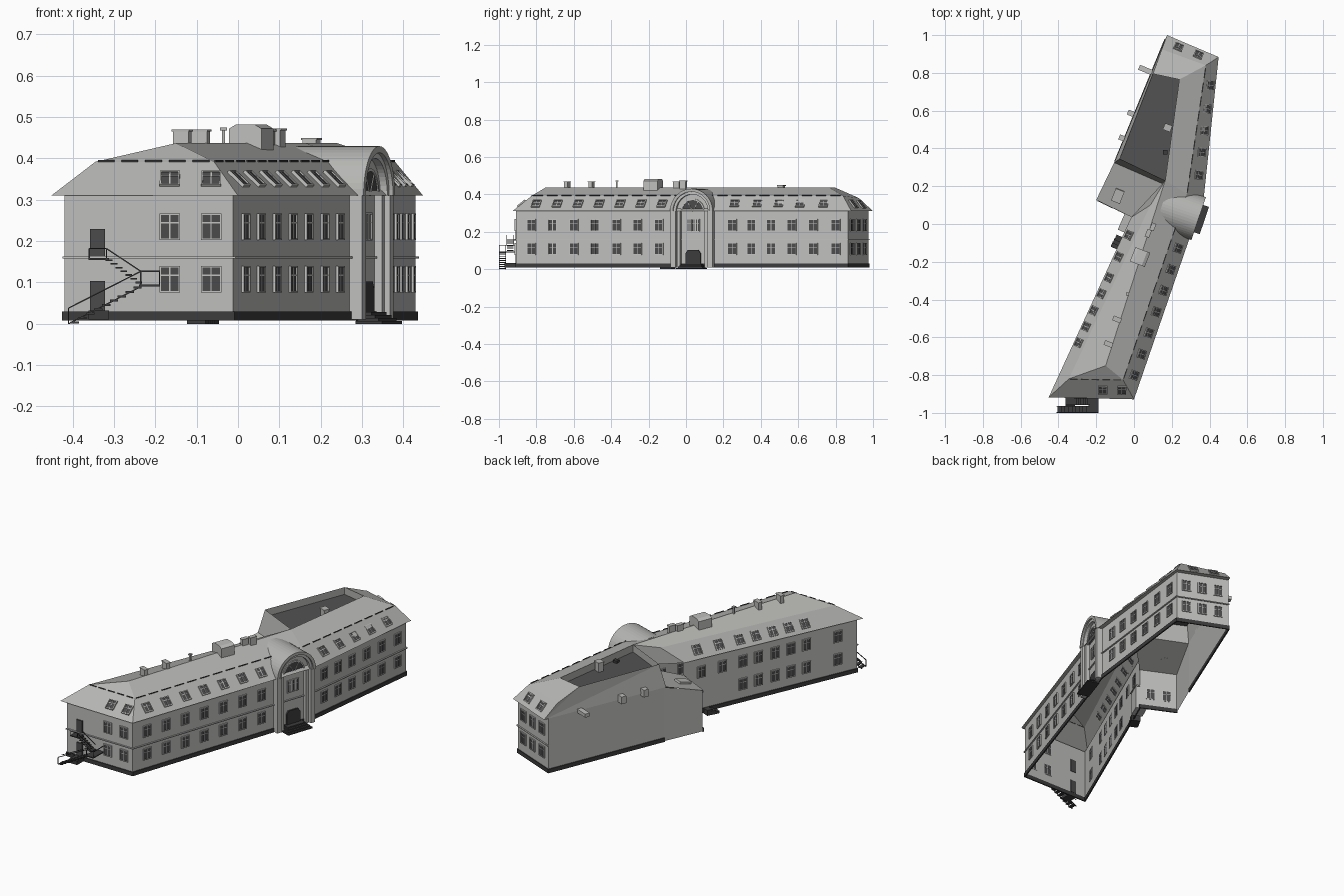
import bpy, bmesh, math
from mathutils import Vector as V

if "Cube" in bpy.data.objects:
    bpy.data.objects.remove(bpy.data.objects["Cube"])

COL = {"wall plaster": (.52, .52, .51), "roof metal": (.47, .47, .455), "dark stone": (.045, .045, .047),
       "window glass": (.07, .07, .072), "flat roof felt": (.085, .085, .085), "pale trim": (.55, .55, .54)}
MAT, PARTS = {}, {}
for n, c in COL.items():
    MAT[n] = bpy.data.materials.new(n)
    MAT[n].diffuse_color = (*c, 1)

def part(name, mat):
    return PARTS.setdefault(name, (bmesh.new(), mat))[0]

def face(bm, *pts):
    bm.faces.new([bm.verts.new(p) for p in pts])

def prism(bm, prof, o, t, u, d0, d1):
    """Extrude a 2D outline (along t, u) from d0 to d1 along t x u."""
    n = t.cross(u)
    a, b = [[bm.verts.new(o + t * x + u * y + n * d) for x, y in prof] for d in (d0, d1)]
    bm.faces.new(a[::-1])
    bm.faces.new(b)
    for i in range(len(a)):
        j = (i + 1) % len(a)
        bm.faces.new((a[i], a[j], b[j], b[i]))

def plate(bm, o, t, u, w, h, d0, d1):
    prism(bm, [(-w/2, -h/2), (w/2, -h/2), (w/2, h/2), (-w/2, h/2)], o, t, u, d0, d1)

X, Y, Z = V((1, 0, 0)), V((0, 1, 0)), V((0, 0, 1))

def box(bm, x, y, z0, z1, sx, sy, t=X):
    plate(bm, V((x, y, 0)), t, Z.cross(t), sx, sy, z0, z1)

def bar(bm, p, q, r=.003):
    p, q = V(p), V(q)
    t = (q - p).normalized()
    u = (Z if abs(t.z) < .9 else Y).cross(t).normalized()
    plate(bm, (p + q) / 2, t, u, (q - p).length, r, -r/2, r/2)

# ---- wall footprint
A, B, K, D, E = V((-.42, -.905, 0)), V((-.012, -.91, 0)), V((.345, .15, 0)), V((.43, .865, 0)), V((.165, .975, 0))
W, F, G = V((-.098, .335, 0)), V((-.19, .125, 0)), V((-.008, .04, 0))
HI, LO, EAVE = .31, .24, .31
segs = [(A, B, HI, HI), (B, K, HI, HI), (K, D, HI, HI), (D, E, HI, HI),
        (E, W, HI, HI), (W, F, HI, LO), (F, G, LO, LO), (G, A, HI, HI)]
for i, (p, q, hp, hq) in enumerate(segs):
    face(part("outer_walls", "wall plaster"), p + Z*.01, q + Z*.01, q + Z*hq, p + Z*hp)
    t, L, mid = (q - p).normalized(), (q - p).length, (p + q) / 2
    if i != 5:
        plate(part("plinth", "dark stone"), mid + Z*.019, t, Z, L + .006, .022, -.002, .005)
    if i < 4:
        plate(part("belt_course", "pale trim"), mid + Z*.16, t, Z, L + .008, .005, 0, .007)

# ---- roof: eave, break and ridge levels
def P(x, y, z): return V((x, y, z))
a, b, k, d, e = P(-.452, -.918, EAVE), P(0, -.928, EAVE), P(.37, .145, EAVE), P(.448, .884, EAVE), P(.175, 1, EAVE)
a1, b1, k1, d1, e1 = P(-.345, -.82, .392), P(-.058, -.825, .392), P(.28, .16, .392), P(.38, .84, .392), P(.147, .925, .38)
r1, r2, d2, n2, w2 = P(-.15, -.75, .437), P(.165, .23, .437), P(.24, .765, .437), P(.1, .795, .437), P(-.075, .345, .437)
g, g1, w, s2 = P(-.015, .035, EAVE), P(.087, .1, .392), P(-.105, .325, EAVE), P(.17, .205, EAVE)
rf = part("mansard_roof", "roof metal")
for q in [(a, b, b1, a1), (a1, b1, r1), (b, k, k1, b1), (b1, k1, r2, r1), (k, d, d1, k1), (k1, d1, d2, r2),
          (d, e, e1, d1), (d1, e1, n2, d2), (e, w, w2), (e, w2, n2), (e, n2, e1), (g, a, a1, g1), (a1, r1, r2, g1),
          (g, g1, r2, s2), (w, s2, r2, w2), (w, P(-.2, .127, LO), P(-.01, .035, LO), s2)]:
    face(rf, *q)
# eave soffits
for p, q, wp, wq in [(a, b, A, B), (b, k, B, K), (k, d, K, D), (d, e, D, E), (g, a, G, A)]:
    face(part("eave_soffits", "roof metal"), p, wp + Z*HI, wq + Z*HI, q)
# sunken flat roof with its parapet faces
rim = [r2, d2, n2, w2]
low = [p - Z*.04 for p in rim]
face(part("sunken_flat_roof", "flat roof felt"), *low)
for i in range(4):
    j = (i + 1) % 4
    face(part("parapet_inside", "roof metal"), rim[i], rim[j], low[j], low[i])
# snow guards along the roof break
for p, q, n in [(a1, b1, 5), (b1, k1, 13), (k1, d1, 9)]:
    for i in range(n):
        bar(part("snow_guards", "dark stone"), p.lerp(q, (i + .1) / n) + Z*.002, p.lerp(q, (i + .8) / n) + Z*.002, .004)

# ---- windows
def window(o, t, u=Z, w=.042, h=.056, name="wall_window"):
    glass, frame = part(name + "_glass", "window glass"), part(name + "_frames", "pale trim")
    plate(glass, o, t, u, w, h, -.002, .003)
    for s in (-1, 1):
        plate(frame, o + t*s*(w/2 + .002), t, u, .004, h + .008, -.002, .006)
        plate(frame, o + u*s*(h/2 + .002), t, u, w + .008, .004, -.002, .006)
    plate(frame, o, t, u, .003, h, -.003, .004)
    plate(frame, o + u*h*.17, t, u, w, .003, -.003, .004)

def wall_row(p, q, ys, zs, axis=1):
    t = (q - p).normalized()
    for y in ys:
        o = p.lerp(q, (y - p[axis]) / (q[axis] - p[axis]))
        for z in zs:
            window(o + Z*z, t)

ROWS = (.235, .108)
wall_row(A, B, (-.165, -.065), ROWS, 0)
wall_row(B, K, [-.826 + .1135*i for i in range(7)], ROWS)
wall_row(K, D, (.247, .35, .455, .565, .68, .80), ROWS)
wall_row(D, E, (.38, .30, .22), ROWS, 0)
west_y = (-.06, -.175, -.285, -.37, -.46, -.545, -.63)
wall_row(G, A, west_y + (-.8,), ROWS[:1])
wall_row(G, A, west_y[2:] + (-.8,), ROWS[1:])
wall_row(F, G, (-.14, -.06), (.1,), 0)

def roof_row(p, q, q1, p1, vals, axis=1, f=.47):
    t = (q - p).normalized()
    lo, hi = p.lerp(p1, f), q.lerp(q1, f)
    n = t.cross(p1 - p).normalized()
    for v in vals:
        o = lo.lerp(hi, (v - lo[axis]) / (hi[axis] - lo[axis]))
        window(o + n*.002, t, n.cross(t), .04, .045, "roof_window")

roof_row(a, b, b1, a1, (-.165, -.065), 0)
roof_row(b, k, k1, b1, [-.80 + .112*i for i in range(7)])
roof_row(k, d, d1, k1, (.26, .38, .495, .61, .735))
roof_row(d, e, e1, d1, (.34, .235), 0)
roof_row(g, a, a1, g1, west_y)

# ---- arched entrance bay
t = (K - B).normalized()
O = B.lerp(K, .95 / 1.06)
def arc(r, n=24): return [(r*math.cos(math.pi*i/n), r*math.sin(math.pi*i/n)) for i in range(n + 1)]
C = O + Z*.31
prism(part("entrance_vault", "roof metal"), arc(.12) + arc(.104)[::-1], C, t, Z, -.17, .036)
prism(part("entrance_arch_moulding", "pale trim"), arc(.106) + arc(.09)[::-1], C, t, Z, 0, .026)
prism(part("entrance_gable", "wall plaster"), arc(.106), C, t, Z, -.005, .008)
prism(part("arched_window", "window glass"), arc(.06), C, t, Z, .004, .011)
prism(part("arched_window_frame", "pale trim"), arc(.066) + arc(.059)[::-1], C, t, Z, .008, .014)
for s in (-1, 1):
    pil = part("entrance_pilasters", "wall plaster")
    plate(pil, O + t*s*.105 + Z*.16, t, Z, .028, .3, 0, .032)
    plate(pil, O + t*s*.078 + Z*.16, t, Z, .018, .3, 0, .02)
    bar(part("arched_window_bars", "pale trim"), C + t.cross(Z)*.012, C + t.cross(Z)*.012 + t*s*.03 + Z*.05)
for s in (-1, 0, 1):
    window(O + t*s*.024 + Z*.235, t, Z, .016, .06, "entrance_window")
prism(part("entrance_door", "dark stone"), [(-.042, .02), (.042, .02), (.042, .085), (.03, .102), (-.03, .102), (-.042, .085)], O, t, Z, 0, .009)
for i in range(4):
    plate(part("entrance_steps", "dark stone"), O + Z*(.028 - .007*i)/2, t, Z, .11 + .014*i, .028 - .007*i, 0, .035 + .011*i)

# ---- outside stair on the front end
tr, rl = part("outside_stair_treads", "dark stone"), part("outside_stair_rails", "dark stone")
for i in range(9):
    box(tr, -.395 + .019*i, -.982, .001 + .0105*i, .006 + .0105*i, .02, .036)
for i in range(7):
    box(tr, -.24 - .012*i, -.94, .098 + .009*i, .102 + .009*i, .016, .036)
box(tr, -.215, -.955, .09, .095, .05, .09)
box(tr, -.337, -.935, .154, .159, .05, .05)
box(tr, -.337, -.94, .01, .032, .05, .06)
for y in (-.964, -.998):
    bar(rl, (-.41, y, .038), (-.235, y, .127))
    bar(rl, (-.41, y, 0), (-.235, y, .09))
for y in (-.922, -.958):
    bar(rl, (-.235, y, .127), (-.318, y, .182))
bar(rl, (-.318, -.958, .182), (-.36, -.958, .182))
bar(rl, (-.235, -.998, .127), (-.19, -.998, .127))
bar(rl, (-.19, -.998, .127), (-.19, -.915, .127))
for x, y, z0, z1 in [(-.19, -.998, .09, .127), (-.235, -.998, .09, .127), (-.36, -.958, .155, .182), (-.318, -.958, .155, .182), (-.41, -.998, 0, .038)]:
    bar(rl, (x, y, z0), (x, y, z1))
for z in (.068, .194):
    plate(part("end_doors", "window glass"), V((-.34, -.907, z)), X, Z, .036, .072, -.003, .005)

# ---- chimneys, vents and rooftop boxes
ch, cap = part("chimneys", "wall plaster"), part("chimney_caps", "roof metal")
tc = V((.93, -.36, 0)).normalized()
for x, y, top, sx, sy in [(-.135, -.635, .465, .04, .02), (-.09, -.505, .465, .04, .02), (.075, -.05, .465, .018, .035),
                          (.1, -.015, .468, .018, .035), (.178, .51, .445, .035, .03)]:
    box(ch, x, y, .385, top, sx, sy, tc)
    box(cap, x, y, top, top + .005, sx + .006, sy + .006, tc)
prism(part("lift_housing", "wall plaster"), [(-.042, .39), (.042, .39), (.042, .472), (.025, .482), (-.025, .482), (-.042, .472)],
      V((.032, -.175, 0)), tc, Z, -.04, .04)
box(part("vent_pole", "roof metal"), -.035, -.37, .4, .468, .008, .008)
box(part("vent_pole", "roof metal"), -.035, -.37, .468, .475, .016, .016)
box(part("roof_hatch", "dark stone"), .165, .38, .395, .41, .025, .022)
tw = (W - E).normalized()
nw = tw.cross(Z)
for f, dn, ln in [(.27, .035, .075), (.62, .02, .035), (.82, .015, .03)]:
    o = E.lerp(W, f) + nw*dn
    box(part("wall_vents", "wall plaster"), o.x, o.y, .3, .34 if f > .3 else .32, ln, .028, nw)
plate(part("low_roof_hatch", "pale trim"), P(-.085, .15, .264), tc, V((.36, .93, .26)).normalized(), .05, .07, 0, .012)

# ---- rear porch in the inner corner
tp = (G - A).normalized()
box(part("rear_porch", "wall plaster"), -.035, .0, .01, .14, .085, .06, tp)
box(part("rear_porch_roof", "roof metal"), -.035, .0, .14, .147, .095, .07, tp)
for i in range(3):
    box(part("rear_steps", "dark stone"), -.075 - .01*i, -.08 - .018*i, 0, .03 - .009*i, .03, .05, tp)

for name, (bm, mat) in PARTS.items():
    bmesh.ops.remove_doubles(bm, verts=bm.verts, dist=1e-5)
    bmesh.ops.recalc_face_normals(bm, faces=bm.faces)
    me = bpy.data.meshes.new(name)
    bm.to_mesh(me)
    bm.free()
    me.materials.append(MAT[mat])
    bpy.context.collection.objects.link(bpy.data.objects.new(name, me))

for m in bpy.data.materials:
    if m.users and not m.is_grease_pencil:
        m.use_nodes = True
        m.node_tree.nodes["Principled BSDF"].inputs["Base Color"].default_value = m.diffuse_color
